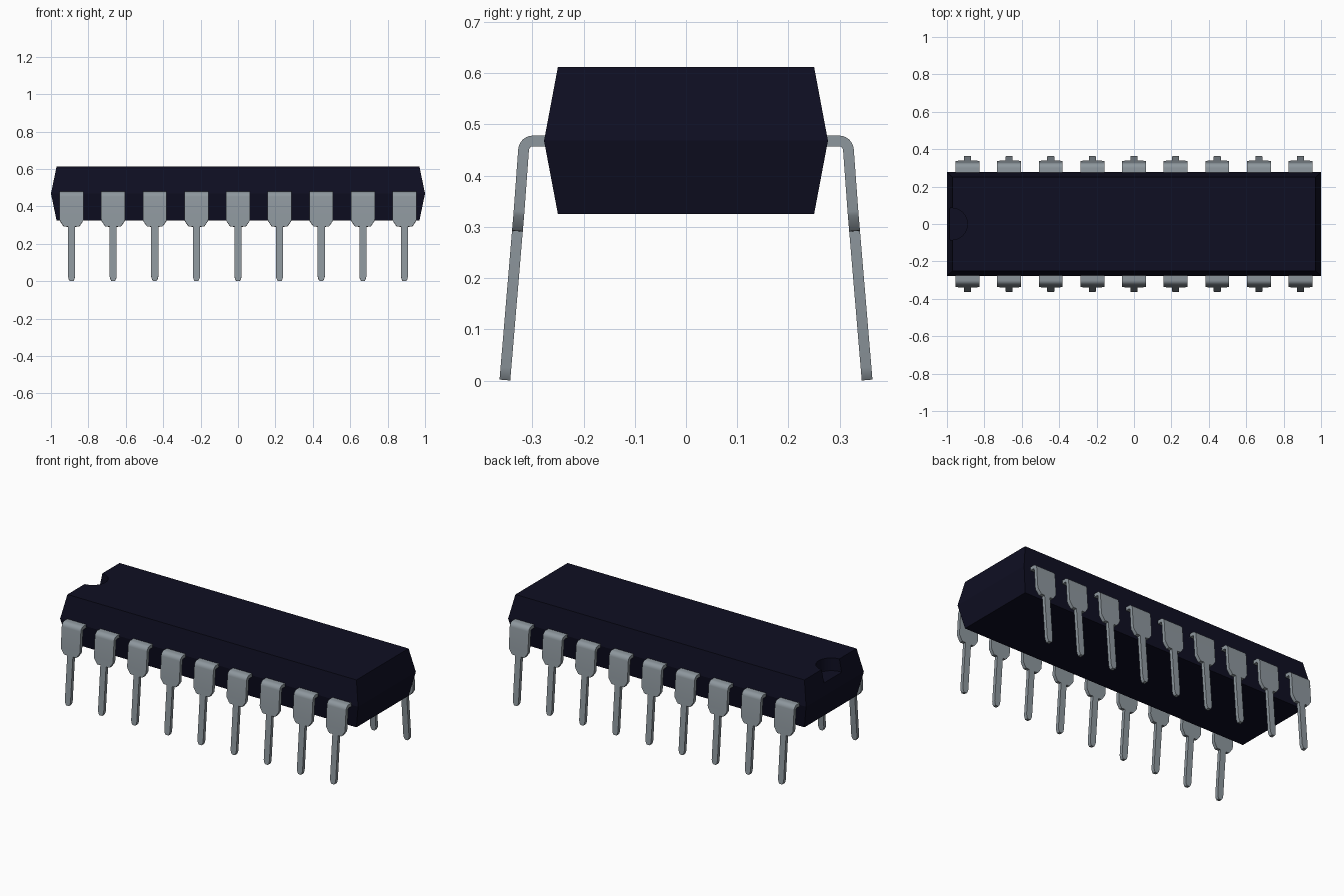
import bpy, bmesh, math

cube = bpy.data.objects.get("Cube")
if cube:
    bpy.data.objects.remove(cube, do_unlink=True)


def material(name, color, rough):
    m = bpy.data.materials.new(name)
    m.use_nodes = True
    m.diffuse_color = (*color, 1)
    bsdf = m.node_tree.nodes["Principled BSDF"]
    bsdf.inputs["Base Color"].default_value = (*color, 1)
    bsdf.inputs["Roughness"].default_value = rough
    return m


black = material("dark navy plastic", (0.0045, 0.0045, 0.016), 0.6)
metal = material("grey metal", (0.27, 0.31, 0.34), 0.5)


def finish(name, bm, mat):
    bmesh.ops.recalc_face_normals(bm, faces=bm.faces)
    mesh = bpy.data.meshes.new(name)
    bm.to_mesh(mesh)
    bm.free()
    mesh.materials.append(mat)
    obj = bpy.data.objects.new(name, mesh)
    bpy.context.collection.objects.link(obj)
    return obj


def loft(bm, rings):
    """Skin a list of equal-length rings and cap both ends."""
    rows = [[bm.verts.new(p) for p in ring] for ring in rings]
    n = len(rows[0])
    for a, b in zip(rows, rows[1:]):
        for i in range(n):
            j = (i + 1) % n
            bm.faces.new((a[i], a[j], b[j], b[i]))
    bm.faces.new(rows[0])
    bm.faces.new(rows[-1])


def activate(obj):
    bpy.ops.object.select_all(action='DESELECT')
    obj.select_set(True)
    bpy.context.view_layer.objects.active = obj


# Package body: widest at the parting line, drafted towards top and bottom
bm = bmesh.new()
loft(bm, [[(sx * hx, sy * hy, z) for sx, sy in ((-1, -1), (1, -1), (1, 1), (-1, 1))]
          for z, hx, hy in ((0.325, 0.97, 0.25), (0.468, 1.0, 0.277), (0.612, 0.97, 0.25))])
body = finish("package_body", bm, black)

# Half-round orientation notch in the -x end
bm = bmesh.new()
bmesh.ops.create_cone(bm, cap_ends=True, segments=32, radius1=0.085, radius2=0.085, depth=0.2)
bmesh.ops.translate(bm, verts=bm.verts, vec=(-0.975, 0, 0.635))
cutter = finish("notch_cutter", bm, black)
cutter.hide_render = True
activate(body)
cut = body.modifiers.new("notch", 'BOOLEAN')
cut.operation = 'DIFFERENCE'
cut.solver = 'EXACT'
cut.object = cutter
bpy.ops.object.modifier_apply(modifier=cut.name)
bpy.data.objects.remove(cutter, do_unlink=True)
bpy.ops.object.shade_smooth_by_angle(angle=math.radians(20))

# Pin centre line: flat shoulder, rounded bend, then a slightly splayed leg
HALF_T = 0.0105
WIDE, STEM = 0.064, 0.019
SPLAY = math.radians(4.8)
BEND_R, BEND_Y, BEND_Z = 0.018, 0.299, 0.4495


def leg(z):
    """Outward distance of the leg centre line at height z."""
    return 0.3535 - z * math.tan(SPLAY)


stations = [(0.255, BEND_Z + BEND_R, 0, WIDE)]       # y, z, tilt, half width
for i in range(7):
    a = (math.pi / 2 - SPLAY) * i / 6
    stations.append((BEND_Y + BEND_R * math.sin(a), BEND_Z + BEND_R * math.cos(a), a, WIDE))
for z, w in ((0.33, WIDE), (0.322, 0.062), (0.298, 0.046), (0.292, 0.040),
             (0.2915, STEM), (0.025, STEM), (0.01, 0.015), (0.001, 0.009)):
    stations.append((leg(z), z, math.pi / 2 - SPLAY, w))


def add_pin(x, side):
    """Sweep the flat strip section along the centre line."""
    bm = bmesh.new()
    rings = []
    for y, z, a, w in stations:
        ny, nz = HALF_T * math.sin(a), HALF_T * math.cos(a)
        rings.append([(x - w, side * (y - ny), z - nz), (x + w, side * (y - ny), z - nz),
                      (x + w, side * (y + ny), z + nz), (x - w, side * (y + ny), z + nz)])
    loft(bm, rings)
    return bm


# Two mirrored rows of nine pins
for side, row in ((-1, "front"), (1, "back")):
    for i in range(9):
        pin = finish(f"{row}_pin_{i + 1}", add_pin((i - 4) * 0.2225, side), metal)
        activate(pin)
        bpy.ops.object.shade_smooth_by_angle(angle=math.radians(30))
